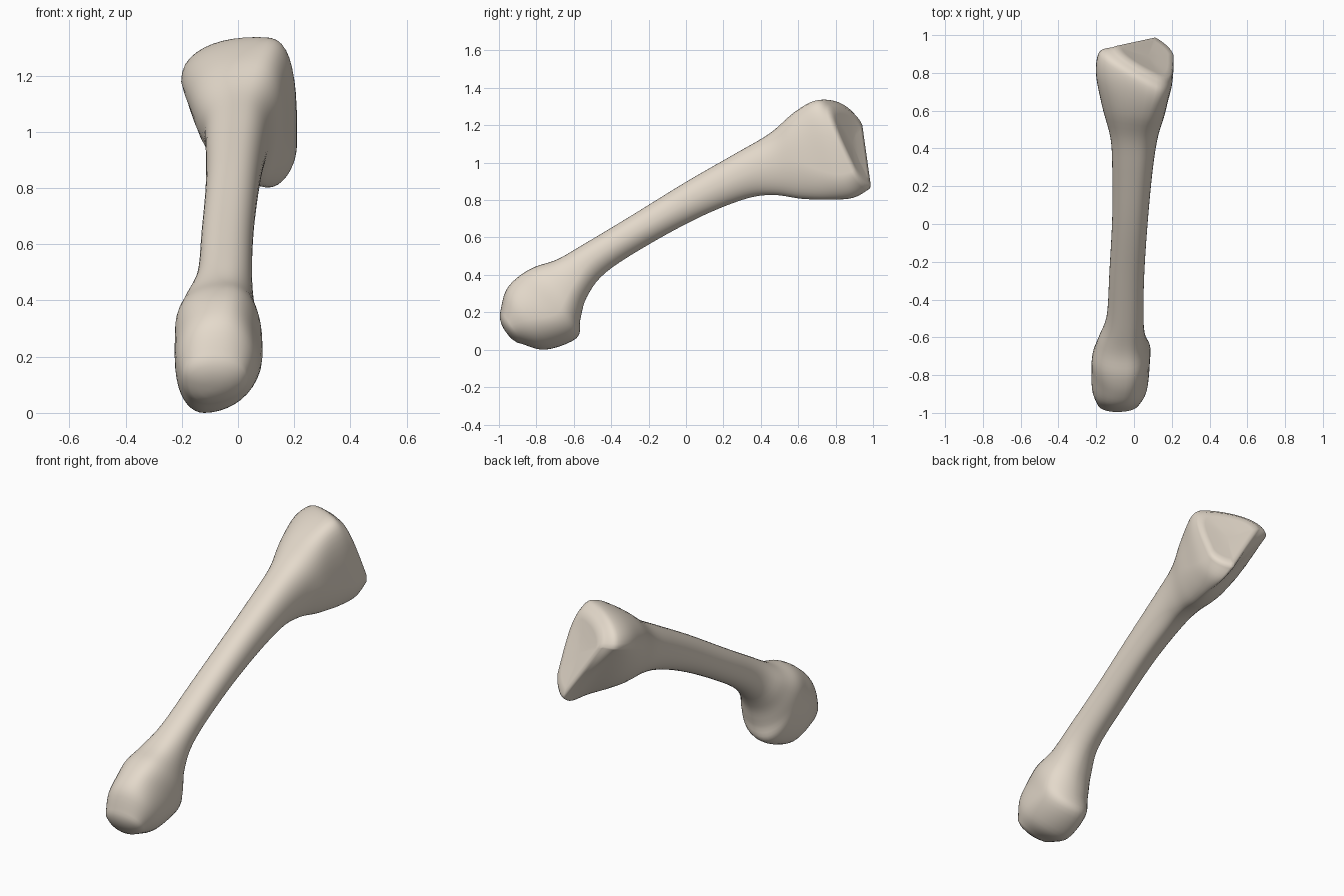
import bpy, bmesh
from math import cos, sin, pi
from mathutils import Vector

if "Cube" in bpy.data.objects:
    bpy.data.objects.remove(bpy.data.objects["Cube"])

N = 40      # points round each section
SUB = 5     # rings between key sections

# Key sections from the rounded head to the wide base:
# top y,z | bottom y,z | top x, bottom x | left x, left drop | right x, right drop
KEYS = [
    (-.995, .20, -.88, .04, -.09, -.11, -.195, .45, .03, .45),
    (-.965, .32, -.75, .008, -.07, -.12, -.222, .45, .07, .50),
    (-.90, .395, -.585, .07, -.05, -.09, -.225, .42, .085, .62),
    (-.81, .45, -.565, .17, -.04, -.06, -.22, .42, .085, .65),
    (-.69, .49, -.53, .29, -.04, -.05, -.19, .45, .06, .60),
    (-.55, .57, -.43, .42, -.04, -.04, -.145, .5, .05, .5),
    (-.30, .72, -.20, .57, -.03, -.03, -.13, .5, .055, .5),
    (.00, .905, .08, .72, -.01, .00, -.115, .5, .075, .5),
    (.27, 1.06, .32, .815, .01, .02, -.115, .45, .10, .5),
    (.44, 1.16, .47, .835, .02, .05, -.125, .40, .125, .5),
    (.56, 1.265, .62, .815, .04, .08, -.17, .33, .16, .55),
    (.66, 1.325, .78, .81, .06, .11, -.202, .27, .185, .68),
    (.74, 1.345, .92, .82, .07, .12, -.18, .25, .205, .76),
    (.79, 1.32, 1.005, .87, .07, .11, -.115, .23, .21, .80),
]


def key_at(t):
    """Smoothly interpolated section at position t."""
    last = len(KEYS) - 1
    i = min(int(t), last - 1)
    f = t - i
    p = [KEYS[min(max(i + k, 0), last)] for k in (-1, 0, 1, 2)]
    return [b + .5 * f * (c - a + f * (2 * a - 5 * b + 4 * c - d + f * (3 * (b - c) + d - a)))
            for a, b, c, d in zip(*p)]


def section(t):
    yd, zd, yp, zp, xd, xp, xl, tl, xr, tr = key_at(t)
    w = min(max((t - 8.5) / 3.5, 0), 1)
    w = w * w * (3 - 2 * w)
    pts = []
    for j in range(N):
        a = 2 * pi * j / N
        c, s = cos(a), sin(a)
        right, upper = c >= 0, s >= 0
        # the base is squarer on the right and notched at lower left
        if upper:
            n = 2.2 + (1.3 * w if right else 0)
        else:
            n = 1.9 if right else 2.1 - 1.1 * w
        ca, sa = abs(c) ** (2 / n), abs(s) ** (2 / n)
        x0, x1, drop = (xd if upper else xp), (xr if right else xl), (tr if right else tl)
        x = x0 + (x1 - x0) * ca
        u = drop * (1 - sa) if upper else drop + (1 - drop) * sa
        y = yd + (yp - yd) * u + .52 * w * (.07 - x)   # oblique joint face
        pts.append(Vector((x, y, zd + (zp - zd) * u)))
    return pts


def cap_rings(pts, steps, push):
    """Shrinking rings that dome or hollow an end."""
    mid = sum(pts, Vector()) / N
    return [[mid + (p - mid) * s + push * h for p in pts] for s, h in steps]


count = (len(KEYS) - 1) * SUB
rings = [section(i / SUB) for i in range(count + 1)]
head = cap_rings(rings[0], ((.8, .5), (.5, .85), (.2, 1)), Vector((0, -.022, -.022)))
base = cap_rings(rings[-1], ((.92, .9), (.75, .8), (.4, .2)), Vector((.006, .012, .002)))
rings = head[::-1] + rings + base

# Skin the rings
bm = bmesh.new()
vr = [[bm.verts.new(p) for p in r] for r in rings]
for r, q in zip(vr, vr[1:]):
    for j in range(N):
        k = (j + 1) % N
        bm.faces.new((r[j], r[k], q[k], q[j]))
for r in (vr[0], vr[-1]):
    m = bm.verts.new(sum((v.co for v in r), Vector()) / N)
    for j in range(N):
        bm.faces.new((r[j], r[(j + 1) % N], m))
bmesh.ops.recalc_face_normals(bm, faces=bm.faces)

mesh = bpy.data.meshes.new("long_bone")
bm.to_mesh(mesh)
bm.free()

# Rest on the ground, smooth shading
low = min(v.co.z for v in mesh.vertices)
for v in mesh.vertices:
    v.co.z -= low
for f in mesh.polygons:
    f.use_smooth = True
bone = bpy.data.objects.new("long_bone", mesh)
bpy.context.collection.objects.link(bone)

# Bone colour
mat = bpy.data.materials.new("bone_ivory")
mat.diffuse_color = (.78, .70, .60, 1)
mat.use_nodes = True
mat.node_tree.nodes["Principled BSDF"].inputs["Base Color"].default_value = mat.diffuse_color
mesh.materials.append(mat)
